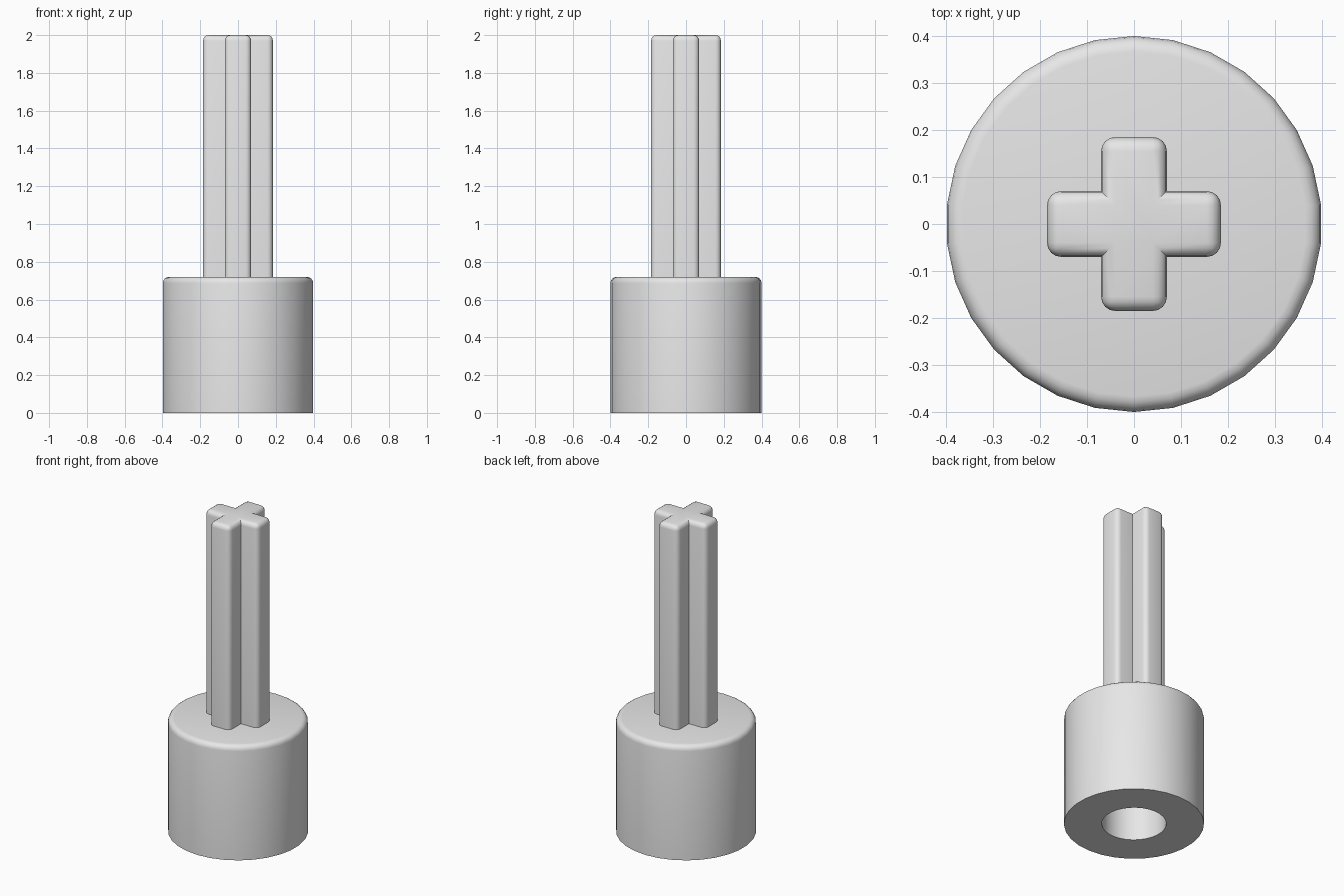
import bpy
import bmesh
import math
from mathutils import Vector

cube = bpy.data.objects.get("Cube")
if cube:
    bpy.data.objects.remove(cube, do_unlink=True)

SIDES = 30
RADIUS, BODY_TOP = 0.4, 0.72
HOLE_RADIUS, HOLE_TOP = 0.184, 0.6
ARM_LENGTH, ARM_HALF_WIDTH, SHAFT_TOP = 0.185, 0.07, 2.0
ROUNDING = 0.033

grey = bpy.data.materials.new("light_grey")
grey.use_nodes = True
grey.diffuse_color = (0.8, 0.8, 0.8, 1)
grey.node_tree.nodes["Principled BSDF"].inputs["Base Color"].default_value = (0.8, 0.8, 0.8, 1)


def finish(name, bm):
    """Turn a bmesh into a smooth-shaded object with crisp edges."""
    bmesh.ops.recalc_face_normals(bm, faces=bm.faces)
    mesh = bpy.data.meshes.new(name)
    bm.to_mesh(mesh)
    bm.free()
    mesh.materials.append(grey)
    obj = bpy.data.objects.new(name, mesh)
    bpy.context.collection.objects.link(obj)
    bpy.ops.object.select_all(action="DESELECT")
    obj.select_set(True)
    bpy.context.view_layer.objects.active = obj
    bpy.ops.object.shade_smooth_by_angle(angle=math.radians(30))
    return obj


# Round base: a lathed profile with a blind hole below and a rounded top rim
profile = [(0, HOLE_TOP), (HOLE_RADIUS, HOLE_TOP), (HOLE_RADIUS, 0), (RADIUS, 0)]
for i in range(5):
    a = math.radians(90) * i / 4
    profile.append((RADIUS - ROUNDING * (1 - math.cos(a)),
                    BODY_TOP - ROUNDING * (1 - math.sin(a))))
profile.append((0, BODY_TOP))

bm = bmesh.new()
verts = [bm.verts.new((0, r, z)) for r, z in profile]
edges = [bm.edges.new(pair) for pair in zip(verts, verts[1:])]
bmesh.ops.spin(bm, geom=verts + edges, cent=(0, 0, 0), axis=(0, 0, 1),
               angle=math.tau, steps=SIDES)
bmesh.ops.remove_doubles(bm, verts=bm.verts, dist=0.0001)
finish("base", bm)

# Cross-shaped shaft: one arm corner set turned four times, then extruded
outline = []
for quarter in range(4):
    c, s = [(1, 0), (0, 1), (-1, 0), (0, -1)][quarter]
    for x, y in ((ARM_LENGTH, -ARM_HALF_WIDTH), (ARM_LENGTH, ARM_HALF_WIDTH),
                 (ARM_HALF_WIDTH, ARM_HALF_WIDTH)):
        outline.append((x * c - y * s, x * s + y * c, BODY_TOP - 0.01))

bm = bmesh.new()
bottom = bm.faces.new([bm.verts.new(p) for p in outline])
top = bmesh.ops.extrude_face_region(bm, geom=[bottom], use_keep_orig=True)["geom"]
bmesh.ops.translate(bm, vec=Vector((0, 0, SHAFT_TOP - BODY_TOP + 0.01)),
                    verts=[g for g in top if isinstance(g, bmesh.types.BMVert)])
bmesh.ops.recalc_face_normals(bm, faces=bm.faces)


def is_rounded(edge):
    """Top rim and outer arm corners are rounded; inner corners stay sharp."""
    a, b = (v.co for v in edge.verts)
    if abs(a.z - b.z) < 0.001:
        return a.z > BODY_TOP
    return max(abs(a.x), abs(a.y)) > ARM_HALF_WIDTH + 0.01


bmesh.ops.bevel(bm, geom=[e for e in bm.edges if is_rounded(e)], offset=0.03,
                offset_type="OFFSET", segments=4, profile=0.5, affect="EDGES",
                clamp_overlap=True)
finish("cross_shaft", bm)
